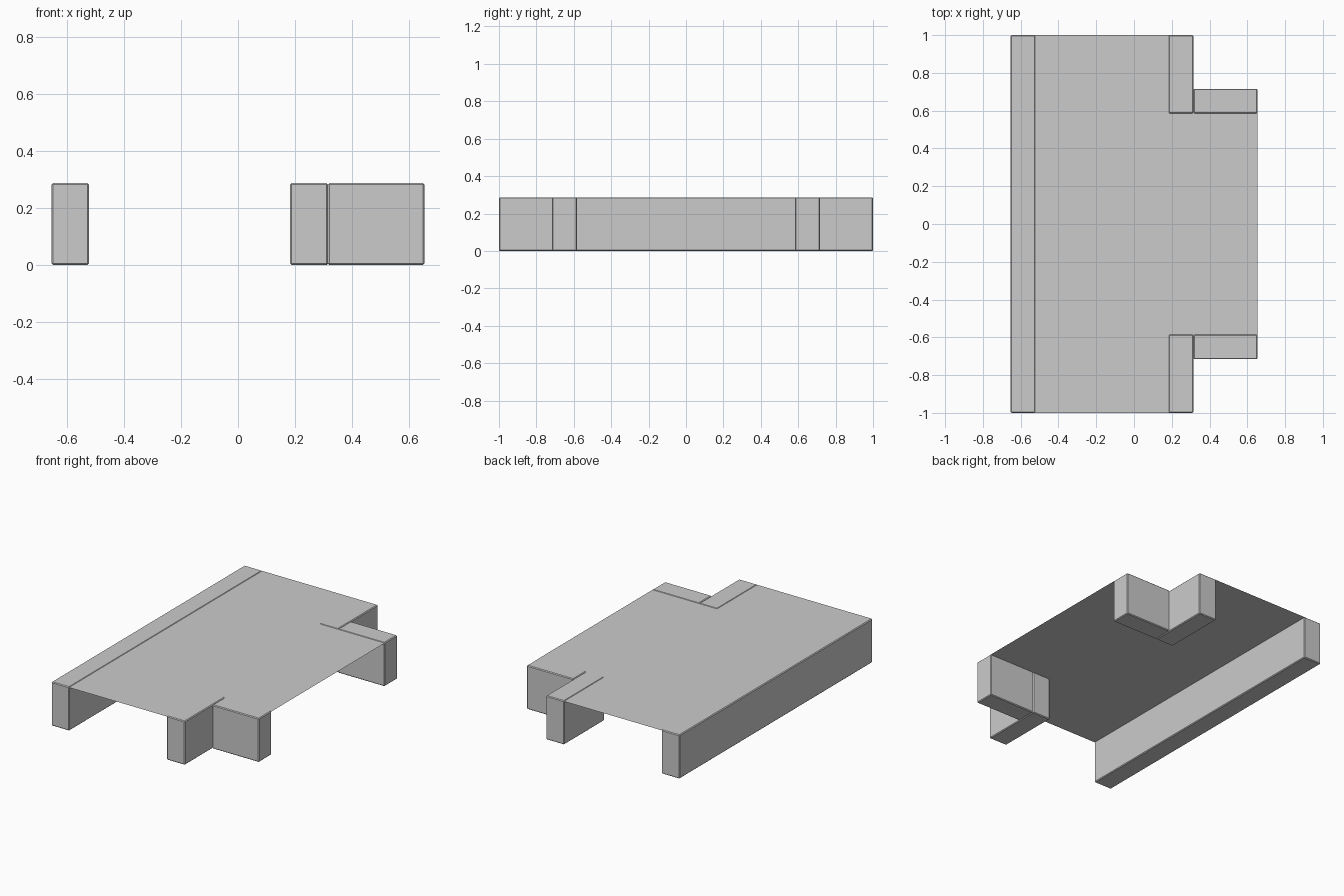
import bpy
import bmesh

if "Cube" in bpy.data.objects:
    bpy.data.objects.remove(bpy.data.objects["Cube"])

TOP = 0.287      # height of the walls
BEVEL = 0.005    # narrow chamfer on every wall edge
SHEET_Z = TOP - 0.003

grey = bpy.data.materials.new("plain grey")
grey.use_nodes = True
grey.diffuse_color = (0.6, 0.6, 0.6, 1)
grey.node_tree.nodes["Principled BSDF"].inputs["Base Color"].default_value = (0.6, 0.6, 0.6, 1)


def add_object(name, bm):
    mesh = bpy.data.meshes.new(name)
    bm.to_mesh(mesh)
    bm.free()
    mesh.materials.append(grey)
    obj = bpy.data.objects.new(name, mesh)
    bpy.context.collection.objects.link(obj)
    return obj


def wall(name, x0, x1, y0, y1):
    """Chamfered upright block standing on the ground."""
    bm = bmesh.new()
    bmesh.ops.create_cube(bm, size=1)
    for v in bm.verts:
        v.co.x = x1 if v.co.x > 0 else x0
        v.co.y = y1 if v.co.y > 0 else y0
        v.co.z = TOP if v.co.z > 0 else 0
    bmesh.ops.bevel(bm, geom=bm.edges[:], offset=BEVEL, segments=1,
                    profile=0.5, affect='EDGES')
    bmesh.ops.recalc_face_normals(bm, faces=bm.faces[:])
    return add_object(name, bm)


# Long rear wall
wall("long_wall", -0.653, -0.523, -1, 1)

# Corner walls, mirrored front to back
for label, s in (("front", -1), ("back", 1)):
    for part, x0, x1, y_in, y_out in (("return_wall", 0.183, 0.315, 0.584, 1),
                                      ("porch_wall", 0.315, 0.653, 0.584, 0.716)):
        y0, y1 = sorted((s * y_in, s * y_out))
        wall(f"{label}_{part}", x0, x1, y0, y1)

# Thin roof sheet: wide body plus the narrower projection
bm = bmesh.new()
half = [(-0.648, 0.995), (0.31, 0.995), (0.31, 0.711), (0.653, 0.711), (0.653, 0.584)]
half = [(-0.53, 1), (0.19, 1), (0.19, 0.59), (0.653, 0.59)]
outline = half + [(x, -y) for x, y in reversed(half)]
bm.faces.new([bm.verts.new((x, y, SHEET_Z)) for x, y in outline])
bmesh.ops.recalc_face_normals(bm, faces=bm.faces[:])
for f in bm.faces:
    if f.normal.z < 0:
        f.normal_flip()
add_object("roof_sheet", bm)
